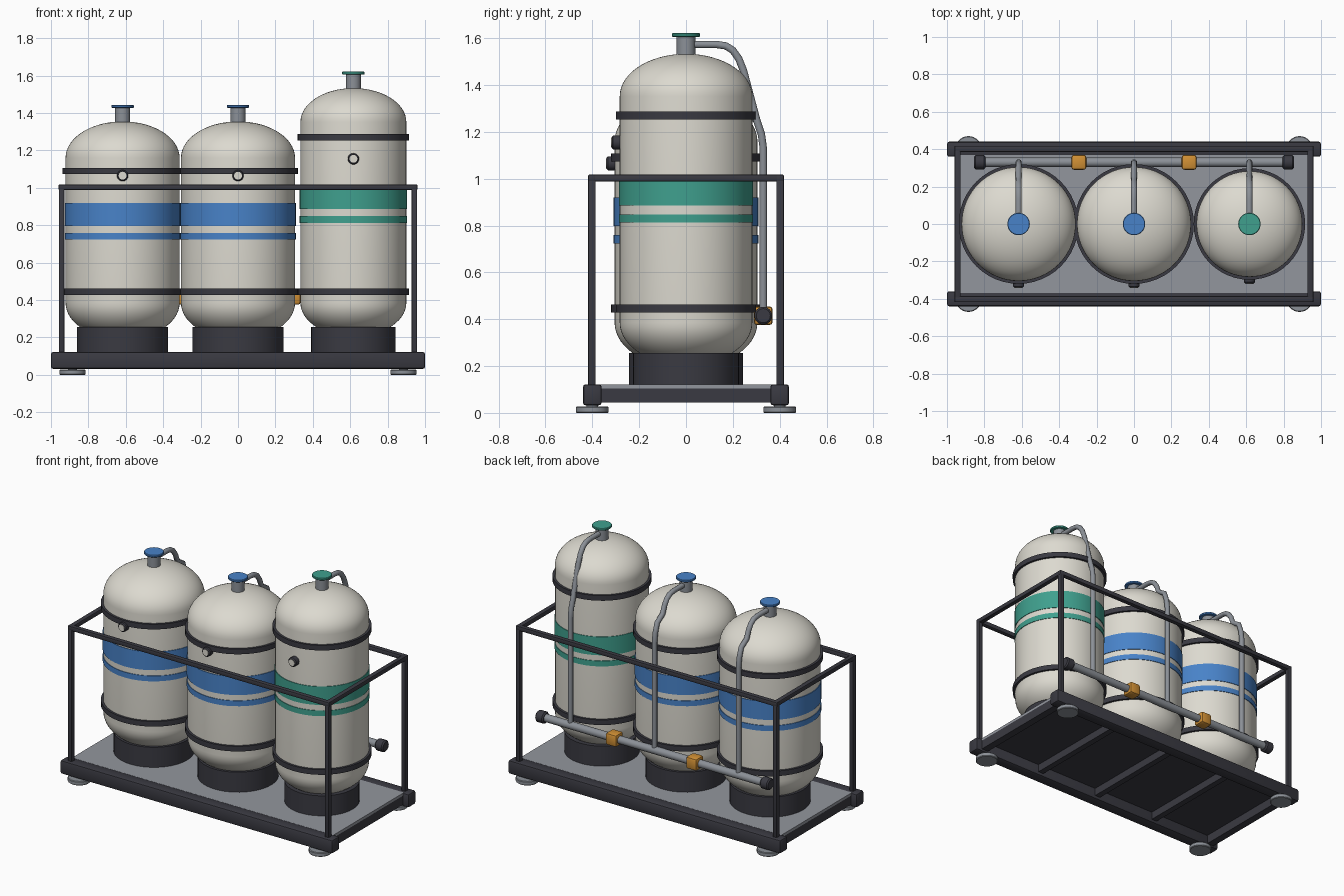
import bpy, bmesh, math
from mathutils import Matrix, Vector

if "Cube" in bpy.data.objects:
    bpy.data.objects.remove(bpy.data.objects["Cube"])


def material(name, r, g, b):
    m = bpy.data.materials.new(name)
    m.use_nodes = True
    m.diffuse_color = (r, g, b, 1)
    m.node_tree.nodes["Principled BSDF"].inputs["Base Color"].default_value = (r, g, b, 1)
    return m


CREAM = material("cream paint", 0.72, 0.70, 0.63)
DARK = material("dark steel", 0.042, 0.042, 0.054)
BLUE = material("blue paint", 0.065, 0.225, 0.58)
GREEN = material("green paint", 0.05, 0.35, 0.27)
ORANGE = material("orange valve", 0.64, 0.28, 0.035)
GREY = material("grey pipe", 0.26, 0.28, 0.31)
DECK = material("deck grey", 0.29, 0.305, 0.34)


def finish(bm, name, mat, smooth=True):
    bmesh.ops.recalc_face_normals(bm, faces=bm.faces)
    mesh = bpy.data.meshes.new(name)
    bm.to_mesh(mesh)
    bm.free()
    mesh.materials.append(mat)
    ob = bpy.data.objects.new(name, mesh)
    bpy.context.collection.objects.link(ob)
    if smooth:
        bpy.ops.object.select_all(action="DESELECT")
        ob.select_set(True)
        bpy.context.view_layer.objects.active = ob
        bpy.ops.object.shade_smooth_by_angle(angle=math.radians(35))
    return ob


def box(name, centre, size, mat, bevel=0.0):
    bm = bmesh.new()
    bmesh.ops.create_cube(bm, size=1, matrix=Matrix.Translation(centre) @ Matrix.Diagonal((*size, 1)))
    if bevel:
        bmesh.ops.bevel(bm, geom=bm.edges[:], offset=bevel, segments=2, profile=0.5, affect="EDGES")
    return finish(bm, name, mat, bool(bevel))


def lathe(name, profile, mat, at=(0, 0, 0), axis="Z", closed=False, n=48):
    """Turn a (radius, height) profile around an axis through a point."""
    bm = bmesh.new()
    verts = [bm.verts.new((r, 0, h)) for r, h in profile]
    edges = [bm.edges.new(p) for p in zip(verts, verts[1:])]
    if closed:
        edges.append(bm.edges.new((verts[-1], verts[0])))
    bmesh.ops.spin(bm, geom=verts + edges, cent=(0, 0, 0), axis=(0, 0, 1),
                   angle=math.tau, steps=n, use_duplicate=False)
    bmesh.ops.remove_doubles(bm, verts=bm.verts, dist=0.0001)
    turn = {"Z": Vector((0, 0, 1)), "X": Vector((1, 0, 0)), "-Y": Vector((0, -1, 0))}[axis]
    bm.transform(Matrix.Translation(at) @ turn.to_track_quat("Z", "Y").to_matrix().to_4x4())
    return finish(bm, name, mat)


def disc(name, r, low, high, mat, at, axis="Z", c=0.0, n=48):
    """Solid cylinder with optional chamfer c on both rims."""
    prof = [(0, low), (r - c, low)] + ([(r, low + c), (r, high - c)] if c else [])
    return lathe(name, prof + [(r - c, high), (0, high)], mat, at, axis, n=n)


def band(name, inner, outer, low, high, mat, at):
    return lathe(name, [(inner, low), (outer, low), (outer, high), (inner, high)], mat, at, closed=True)


def pipe(name, points, r, mat):
    cu = bpy.data.curves.new(name, "CURVE")
    cu.dimensions = "3D"
    cu.bevel_depth = r
    cu.bevel_resolution = 3
    cu.use_fill_caps = True
    sp = cu.splines.new("POLY")
    sp.points.add(len(points) - 1)
    for p, co in zip(sp.points, points):
        p.co = (*co, 1)
    sp.use_smooth = True
    cu.materials.append(mat)
    ob = bpy.data.objects.new(name, cu)
    bpy.context.collection.objects.link(ob)


# Skid: long rails, end rails, cross members, deck
for side, s in (("front", -1), ("back", 1)):
    box(f"{side}_base_rail", (0, s * 0.4, 0.077), (2, 0.08, 0.09), DARK, 0.012)
    box(f"{side}_guard_rail", (0, s * 0.402, 1.003), (1.92, 0.032, 0.03), DARK, 0.006)
for side, s in (("left", 1), ("right", -1)):
    box(f"{side}_end_rail", (s * 0.935, 0, 0.075), (0.05, 0.74, 0.06), DARK)
    box(f"{side}_guard_rail", (s * 0.943, 0, 1.003), (0.032, 0.83, 0.03), DARK, 0.006)
for x in (-0.47, 0, 0.47):
    box("cross_member", (x, 0, 0.08), (0.04, 0.74, 0.055), DARK)
deck = box("deck", (0, 0, 0.113), (1.92, 0.74, 0.018), DECK)
deck.data.materials.append(DARK)
for f in deck.data.polygons:
    f.material_index = int(f.normal.z < -0.5)

# Posts and feet at the corners
for sx in (-1, 1):
    for sy in (-1, 1):
        box("corner_post", (sx * 0.943, sy * 0.402, 0.555), (0.03, 0.032, 0.89), DARK, 0.005)
        disc("foot", 0.07, 0, 0.028, GREY, (sx * 0.885, sy * 0.4, 0), c=0.004, n=32)
        disc("foot_stem", 0.025, 0.02, 0.05, GREY, (sx * 0.885, sy * 0.4, 0), n=20)


def tank(name, x, r, top, stripe, paint, upper_strap, gauge_z):
    at = (x, 0, 0)
    dome = 0.64 * r
    arc = [math.radians(a) for a in range(0, 91, 6)]
    base, shoulder = 0.385, top - dome
    prof = [(r * math.sin(a), base - dome * math.cos(a)) for a in arc]
    prof += [(r * math.cos(a), shoulder + dome * math.sin(a)) for a in arc]
    lathe(f"{name}_shell", prof, CREAM, at, n=64)
    disc(f"{name}_skirt", r * 0.8, 0.12, 0.255, DARK, at)

    # Painted stripes and clamp straps
    band(f"{name}_wide_stripe", r - 0.01, r + 0.004, stripe, stripe + 0.122, paint, at)
    band(f"{name}_thin_stripe", r - 0.01, r + 0.004, stripe - 0.074, stripe - 0.038, paint, at)
    for z in (0.445, upper_strap):
        band(f"{name}_strap", r - 0.01, r + 0.015, z - 0.017, z + 0.017, DARK, at)

    # Neck and cap
    disc(f"{name}_neck", 0.04, top - 0.03, top + 0.075, GREY, at, n=32)
    disc(f"{name}_cap", 0.06, top + 0.073, top + 0.088, paint, at, c=0.003, n=32)

    # Gauge on the front
    g = (x, -r, gauge_z)
    disc(f"{name}_gauge_body", 0.03, -0.02, 0.034, DARK, g, "-Y", c=0.006, n=24)
    disc(f"{name}_gauge_face", 0.021, 0.03, 0.037, CREAM, g, "-Y", n=24)

    # Outlet pipe bending over the shoulder to the manifold
    h = top + 0.04
    path = [(0, h), (0.13, h), (0.17, h - 0.006), (0.2, h - 0.025), (0.225, h - 0.06), (0.245, h - 0.11),
            (0.302, 1.25), (0.322, 1.19), (0.33, 1.13), (0.33, 0.415)]
    pipe(f"{name}_outlet_pipe", [(x, y, z) for y, z in path], 0.0165, GREY)


tank("right_tank", -0.617, 0.305, 1.355, 0.797, BLUE, 1.09, 1.065)
tank("middle_tank", 0, 0.305, 1.355, 0.797, BLUE, 1.09, 1.065)
tank("left_tank", 0.617, 0.283, 1.533, 0.886, GREEN, 1.27, 1.155)

# Manifold along the back, with end caps and valves
M = (0, 0.33, 0.415)
disc("manifold", 0.025, -0.83, 0.83, GREY, M, "X", n=24)
for s in (-1, 1):
    disc("manifold_end_cap", 0.038, s * 0.825 - 0.03, s * 0.825 + 0.03, DARK, M, "X", c=0.008, n=24)
    box("valve", (s * 0.295, M[1], M[2]), (0.08, 0.08, 0.08), ORANGE, 0.014)
